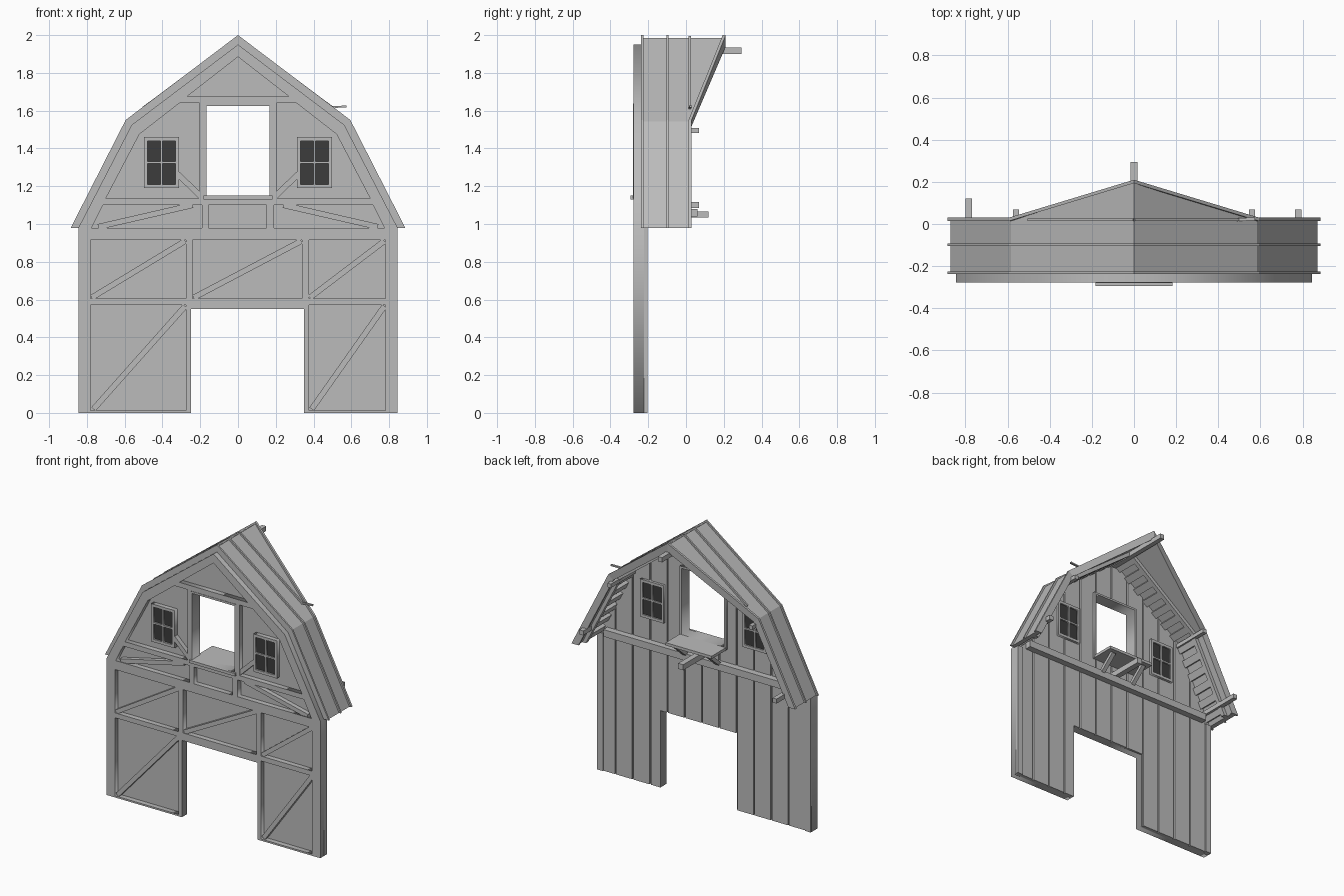
import bpy, bmesh, math
from mathutils import Vector, Matrix

if "Cube" in bpy.data.objects:
    bpy.data.objects.remove(bpy.data.objects["Cube"])


def material(name, value):
    m = bpy.data.materials.new(name)
    m.use_nodes = True
    m.diffuse_color = (value, value, value, 1)
    m.node_tree.nodes["Principled BSDF"].inputs["Base Color"].default_value = (value, value, value, 1)
    return m


GREY = material("weathered grey", 0.5)
DARK = material("dark glass", 0.045)


def finish(name, bm, mat=GREY):
    bmesh.ops.recalc_face_normals(bm, faces=bm.faces)
    mesh = bpy.data.meshes.new(name)
    bm.to_mesh(mesh)
    bm.free()
    mesh.materials.append(mat)
    ob = bpy.data.objects.new(name, mesh)
    bpy.context.collection.objects.link(ob)
    return ob


def add_box(bm, x, y, z):
    centre = Vector([(a + b) / 2 for a, b in (x, y, z)])
    size = [b - a for a, b in (x, y, z)]
    bmesh.ops.create_cube(bm, matrix=Matrix.Translation(centre) @ Matrix.Diagonal((*size, 1)))


def box(name, x, y, z, mat=GREY):
    bm = bmesh.new()
    add_box(bm, x, y, z)
    return finish(name, bm, mat)


def bar(name, p, q, width, depth, side):
    """Square-ended timber from p to q; side is the depth direction."""
    p, q, side = Vector(p), Vector(q), Vector(side)
    along = (q - p).normalized()
    across = along.cross(side)
    m = Matrix((along * (q - p).length, across * width, side * depth)).transposed().to_4x4()
    m.translation = (p + q) / 2
    bm = bmesh.new()
    bmesh.ops.create_cube(bm, matrix=m)
    return finish(name, bm)


def plate(name, loops, y0, y1):
    """Upright plate: first loop is the outline, the others are holes (x, z)."""
    cu = bpy.data.curves.new(name, "CURVE")
    cu.dimensions, cu.fill_mode, cu.extrude = "2D", "BOTH", (y1 - y0) / 2
    for loop in loops:
        s = cu.splines.new("POLY")
        s.points.add(len(loop) - 1)
        for pt, (x, z) in zip(s.points, loop):
            pt.co = (x, z, 0, 1)
        s.use_cyclic_u = True
    ob = bpy.data.objects.new(name, cu)
    bpy.context.collection.objects.link(ob)
    ob.rotation_euler.x = math.pi / 2
    ob.location.y = (y0 + y1) / 2
    bpy.ops.object.select_all(action="DESELECT")
    ob.select_set(True)
    bpy.context.view_layer.objects.active = ob
    bpy.ops.object.convert(target="MESH")
    ob = bpy.context.view_layer.objects.active
    ob.data.materials.clear()
    ob.data.materials.append(GREY)
    return ob


def rect(x0, x1, z0, z1):
    return [(x0, z0), (x1, z0), (x1, z1), (x0, z1)]


def mirror(loop):
    return [(-x, z) for x, z in loop]


def gambrel(d):
    """Roof line from right eave over the ridge, moved outward by d."""
    half = [(0.872 + 1.12 * d, 0.98), (0.585 + 0.785 * d, 1.543 + 0.661 * d)]
    return half + [(0, 1.985 + 1.25 * d)] + mirror(half[::-1])


def shell(name, d_in, d_out, front, back, part=slice(None)):
    """Strip that follows the roof line, with front and back y for each point."""
    bm = bmesh.new()
    rings = []
    for a, b, f, k in list(zip(gambrel(d_in), gambrel(d_out), front, back))[part]:
        rings.append([bm.verts.new((x, y, z)) for (x, z), y in ((a, f), (b, f), (b, k), (a, k))])
    for r, s in zip(rings, rings[1:]):
        for i in range(4):
            j = (i + 1) % 4
            bm.faces.new((r[i], r[j], s[j], s[i]))
    bm.faces.new(rings[0])
    bm.faces.new(rings[-1])
    return finish(name, bm)


# Wall outline with the doorway as a notch, and the loft opening
outline = gambrel(-0.028) + [(-0.845, 0.98), (-0.845, 0), (-0.25, 0), (-0.25, 0.55),
                             (0.35, 0.55), (0.35, 0), (0.845, 0), (0.845, 0.98)]
outline = outline[1:4] + outline[5:]
opening = rect(-0.18, 0.18, 1.14, 1.635)

# Boarded wall with grooves between the planks on the back
wall = plate("plank_wall", [outline, opening], -0.24, -0.21)
bm = bmesh.new()
for i in range(-6, 7):
    x = i * 0.137 + 0.02
    add_box(bm, (x - 0.005, x + 0.005), (-0.222, -0.15), (-0.1, 2.1))
grooves = finish("groove_cutter", bm)
grooves.hide_render = True
mod = wall.modifiers.new("grooves", "BOOLEAN")
mod.operation, mod.solver, mod.object = "DIFFERENCE", "EXACT", grooves
bpy.context.view_layer.objects.active = wall
bpy.ops.object.modifier_apply(modifier=mod.name)
bpy.data.objects.remove(grooves)

# Timber frame: one plate with the panels left open
upper = [(-0.7, 1.135), (-0.522, 1.475), (-0.31, 1.64), (-0.205, 1.64), (-0.205, 1.135)]
lower = [(-0.775, 0.98), (-0.715, 1.1), (-0.19, 1.1), (-0.19, 0.98)]
panels = [opening, upper, mirror(upper), lower, mirror(lower),
          rect(-0.155, 0.15, 0.98, 1.1),
          [(-0.27, 1.675), (0, 1.885), (0.27, 1.675)],
          rect(-0.78, -0.275, 0.605, 0.915), rect(-0.24, 0.34, 0.605, 0.915),
          rect(0.375, 0.78, 0.605, 0.915),
          rect(-0.78, -0.275, 0.012, 0.57), rect(0.375, 0.78, 0.012, 0.57)]
plate("timber_frame", [outline] + panels, -0.277, -0.238)

# Diagonal braces
braces = [(-0.765, 0.02, -0.28, 0.565), (0.39, 0.02, 0.775, 0.565),
          (-0.775, 0.61, -0.28, 0.91), (-0.235, 0.61, 0.335, 0.91), (0.38, 0.61, 0.775, 0.91),
          (-0.74, 0.985, -0.24, 1.1), (0.74, 0.985, 0.24, 1.1),
          (-0.19, 1.14, -0.32, 1.265), (0.19, 1.14, 0.32, 1.265)]
for x0, z0, x1, z1 in braces:
    bar("diagonal_brace", (x0, -0.254, z0), (x1, -0.254, z1), 0.03, 0.036, (0, 1, 0))

# Corner and door posts seen from behind
for x0, x1 in ((-0.845, -0.8), (0.8, 0.845)):
    box("corner_post", (x0, x1), (-0.24, -0.203), (0, 0.985))

# Windows: casing with four panes
for side in (-1, 1):
    c = side * 0.405
    panes = [rect(x, x + 0.069, z, z + 0.109) for x in (c - 0.075, c + 0.006) for z in (1.21, 1.331)]
    plate("window_casing", [rect(c - 0.093, c + 0.093, 1.19, 1.46)] + panes, -0.272, -0.192)
    box("window_glass", (c - 0.08, c + 0.08), (-0.26, -0.202), (1.2, 1.45), DARK)

# Loft opening lining, platform and supports
plate("opening_lining", [rect(-0.183, 0.183, 1.135, 1.638), rect(-0.167, 0.167, 1.15, 1.624)], -0.28, -0.19)
box("loft_platform", (-0.182, 0.182), (-0.295, -0.03), (1.13, 1.15))
box("hoist_beam", (-0.02, 0.02), (-0.22, 0.06), (1.04, 1.08))
for x in (-0.13, 0.13):
    bar("platform_brace", (x, -0.21, 1.0), (x, -0.06, 1.13), 0.025, 0.03, (1, 0, 0))
box("back_beam", (-0.77, 0.77), (-0.215, -0.165), (0.985, 1.035))

# Roof skin, seams, back bargeboard and hidden rafter
BACK = [0.02, 0.02, 0.2, 0.02, 0.02]
shell("roof", -0.03, 0, [-0.238] * 5, BACK)
for y in (-0.238, -0.104):
    shell("roof_seam", -0.005, 0.012, [y] * 5, [y + 0.012] * 5)
shell("bargeboard", -0.037, 0.012, [y - 0.006 for y in BACK], [y + 0.01 for y in BACK])
shell("rafter", -0.055, -0.028, [-0.055] * 5, [-0.025] * 5)
for s in (-1, 1):
    bar("short_seam", (0, 0.02, 1.988), (s * 0.5, 0.02, 1.614), 0.016, 0.012, (0, 1, 0))
bar("loose_batten", (0.49, 0.02, 1.619), (0.575, 0.025, 1.622), 0.01, 0.014, (0, 1, 0))

# Slats under the overhang
line = gambrel(-0.04)
for a, b, n in ((line[0], line[1], 6), (line[1], line[2], 7)):
    a, b = Vector((a[0], 0, a[1])), Vector((b[0], 0, b[1]))
    along = (b - a).normalized()
    for i in range(n):
        m = a.lerp(b, (i + 0.5) / n)
        for s in (-1, 1):
            p, q = m - along * 0.025, m + along * 0.025
            bar("roof_slat", (s * p.x, -0.125, p.z), (s * q.x, -0.125, q.z), 0.024, 0.18, (0, 1, 0))

# Purlins that stick out behind
for x, z, w, end in ((0, 1.918, 0.034, 0.295), (-0.56, 1.495, 0.028, 0.07), (0.56, 1.495, 0.028, 0.07),
                     (-0.785, 1.05, 0.032, 0.12), (0.78, 1.1, 0.032, 0.07)):
    box("purlin", (x - w / 2, x + w / 2), (-0.23, end), (z - w / 2, z + w / 2))
